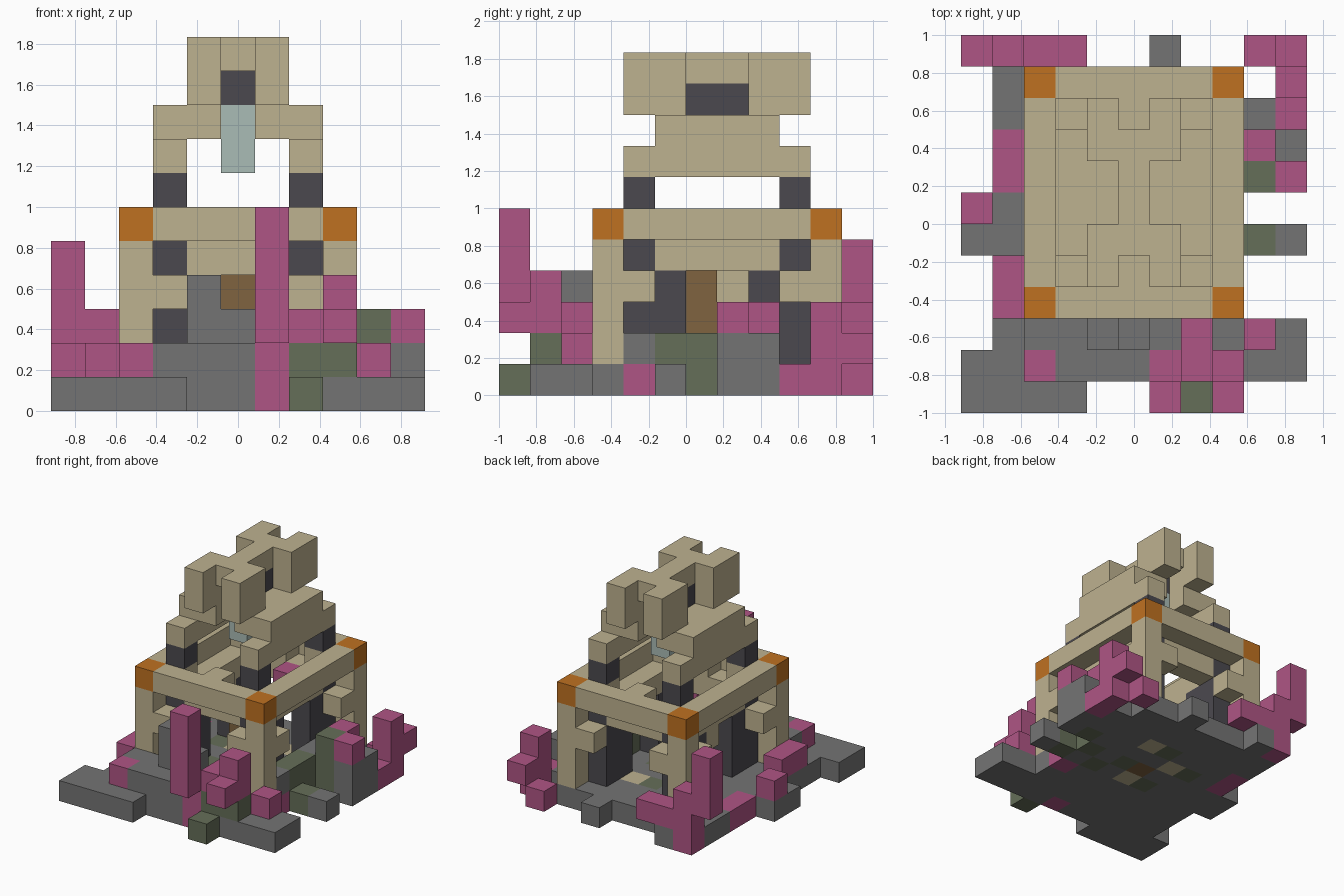
import bpy
import bmesh
from mathutils import Vector

default_cube = bpy.data.objects.get("Cube")
if default_cube:
    bpy.data.objects.remove(default_cube)

UNIT = 1 / 6
ORIGIN = Vector((-5.5, -6, 0))


def make_material(name, red, green, blue):
    """Flat material from display colour values."""
    linear = [((c / 255 + 0.055) / 1.055) ** 2.4 for c in (red, green, blue)] + [1]
    material = bpy.data.materials.new(name)
    material.use_nodes = True
    material.diffuse_color = linear
    shader = material.node_tree.nodes["Principled BSDF"]
    shader.inputs["Base Color"].default_value = linear
    return material


sand = make_material("sandstone", 190, 178, 144)
pink = make_material("pink_coral", 175, 85, 133)
stone = make_material("grey_stone", 116, 116, 116)
dark = make_material("dark_slate", 75, 73, 79)
orange = make_material("orange_cap", 191, 113, 33)
moss = make_material("mossy_stone", 101, 110, 88)
wood = make_material("brown_wood", 128, 100, 64)
glass = make_material("pale_crystal", 170, 188, 182)

cells = {}
part_material = {}


def block(part, material, corner, size=(1, 1, 1)):
    """Fill a cuboid of unit cells; a later part replaces an earlier one."""
    part_material[part] = material
    for dx in range(size[0]):
        for dy in range(size[1]):
            for dz in range(size[2]):
                cells[corner[0] + dx, corner[1] + dy, corner[2] + dz] = part


def build_part(part, material):
    """Mesh the exposed faces of every cell in one part."""
    bm = bmesh.new()
    for cell, owner in cells.items():
        if owner != part:
            continue
        for axis in range(3):
            for side in (0, 1):
                neighbour = list(cell)
                neighbour[axis] += 2 * side - 1
                if tuple(neighbour) in cells:
                    continue
                u, v = Vector((0, 0, 0)), Vector((0, 0, 0))
                u[(axis + 1) % 3] = 1
                v[(axis + 2) % 3] = 1
                start = Vector(cell) + ORIGIN
                start[axis] += side
                loop = [start, start + u, start + u + v, start + v]
                if not side:
                    loop.reverse()
                bm.faces.new([bm.verts.new(p * UNIT) for p in loop])
    bmesh.ops.remove_doubles(bm, verts=bm.verts, dist=UNIT / 100)
    mesh = bpy.data.meshes.new(part)
    bm.to_mesh(mesh)
    bm.free()
    mesh.materials.append(material)
    bpy.context.collection.objects.link(bpy.data.objects.new(part, mesh))


# Stone ground with ragged edges
block("ground", stone, (1, 1, 0), (8, 10, 1))
block("ground", stone, (0, 0, 0), (4, 1, 1))
block("ground", stone, (0, 1, 0))
block("ground", stone, (9, 1, 0), (2, 2, 1))
block("ground", stone, (0, 5, 0), (1, 2, 1))
block("ground", stone, (10, 5, 0))
block("ground", stone, (9, 8, 0), (1, 2, 1))
block("ground", stone, (6, 11, 0))
block("ground", stone, (2, 11, 0))

# Front steps and rubble
block("front_steps", stone, (3, 1, 1), (3, 1, 1))
block("front_steps", stone, (2, 2, 1), (5, 1, 1))
block("front_steps", stone, (4, 2, 2), (2, 1, 1))
block("front_steps", stone, (4, 2, 3))
block("side_rubble", stone, (8, 4, 1))
block("side_rubble", stone, (10, 7, 0), (1, 2, 2))
block("side_rubble", stone, (8, 7, 0), (2, 2, 2))

# Mossy stones
block("front_moss", moss, (7, 0, 0))
block("front_moss", moss, (7, 1, 1), (2, 1, 1))
block("side_moss", moss, (9, 5, 0))
block("side_moss", moss, (8, 5, 1))
block("side_moss", moss, (8, 6, 0), (1, 1, 2))
block("side_moss", moss, (9, 7, 0), (1, 1, 3))
for spot in ((6, 6, 0), (4, 5, 0), (5, 8, 0), (7, 5, 0), (3, 7, 0)):
    block("floor_moss", moss, spot)

# Coral growing over the front
block("front_coral", pink, (6, 1, 0), (1, 1, 2))
block("front_coral", pink, (6, 0, 2), (1, 1, 4))
block("front_coral", pink, (7, 1, 2), (1, 2, 1))
block("front_coral", pink, (7, 2, 1))
block("front_coral", pink, (8, 1, 2), (1, 1, 2))
block("front_coral", pink, (8, 0, 2))
block("front_coral", pink, (9, 2, 1))
block("front_coral", pink, (2, 1, 1))

# Coral on the left side
block("left_coral", pink, (8, 4, 0))
block("left_coral", pink, (10, 7, 2))
block("left_coral", pink, (9, 8, 2))
block("left_coral", pink, (10, 9, 0))
block("left_coral", pink, (10, 10, 0), (1, 1, 3))
block("left_coral", pink, (10, 11, 1))
block("left_coral", pink, (9, 11, 0))

# Coral on the right side and back corner
block("right_coral", pink, (1, 3, 1), (1, 2, 1))
block("right_coral", pink, (0, 6, 1))
block("right_coral", pink, (1, 7, 0), (1, 2, 1))
block("back_coral", pink, (1, 11, 0), (1, 1, 3))
block("back_coral", pink, (2, 11, 1), (2, 1, 1))
block("back_coral", pink, (0, 11, 2), (1, 1, 3))

# Inlaid floor and the central trunk
for spot in ((5, 5, 0), (6, 8, 0), (4, 7, 0)):
    block("floor_inlay", sand, spot)
block("trunk", wood, (5, 6, 0), (1, 1, 4))
block("inner_coral", pink, (6, 8, 4))

# Ring beam
for y in (3, 10):
    block("ring_beam", sand, (2, y, 5), (7, 1, 1))
for x in (2, 8):
    block("ring_beam", sand, (x, 3, 5), (1, 8, 1))

# Inner beams below the ring, with a boss at each end
for y in (4, 9):
    block("inner_beams", sand, (4, y, 4), (3, 1, 1))
    block("inner_beams", sand, (5, y, 5))
for x in (3, 7):
    block("inner_beams", sand, (x, 5, 4), (1, 4, 1))
    for y in (5, 8):
        block("side_posts", dark, (x, y, 1), (1, 1, 3))
block("inner_beams", sand, (3, 7, 3))

# Four corners: pillar, brackets, cap and inner post
for x, dx in ((2, 1), (8, -1)):
    for y, dy in ((3, 1), (10, -1)):
        block("corner_pillars", sand, (x, y, 1), (1, 1, 4))
        block("pillar_brackets", sand, (x + dx, y, 3))
        block("pillar_brackets", sand, (x, y + dy, 3))
        block("corner_caps", orange, (x, y, 5))
        block("inner_posts", dark, (x + dx, y + dy, 1), (1, 1, 4))
        block("post_collars", sand, (x + dx, y + dy, 5))
        block("upper_posts", dark, (x + dx, y + dy, 6))

# Stepped roof, mirrored side to side
for eave, slope in ((3, 4), (7, 6)):
    block("roof_eaves", sand, (eave, 4, 7), (1, 6, 1))
    block("roof_slopes", sand, (eave, 5, 8), (1, 4, 1))
    block("roof_slopes", sand, (slope, 5, 8), (1, 4, 1))
    for y in (4, 8):
        block("roof_horns", sand, (slope, y, 9), (1, 2, 2))
block("roof_ridge", sand, (5, 5, 10), (1, 4, 1))

# Hanging crystal lamp
block("lamp_mount", dark, (5, 6, 9), (1, 2, 1))
block("lamp_crystal", glass, (5, 6, 7), (1, 2, 2))

for part, material in part_material.items():
    build_part(part, material)
